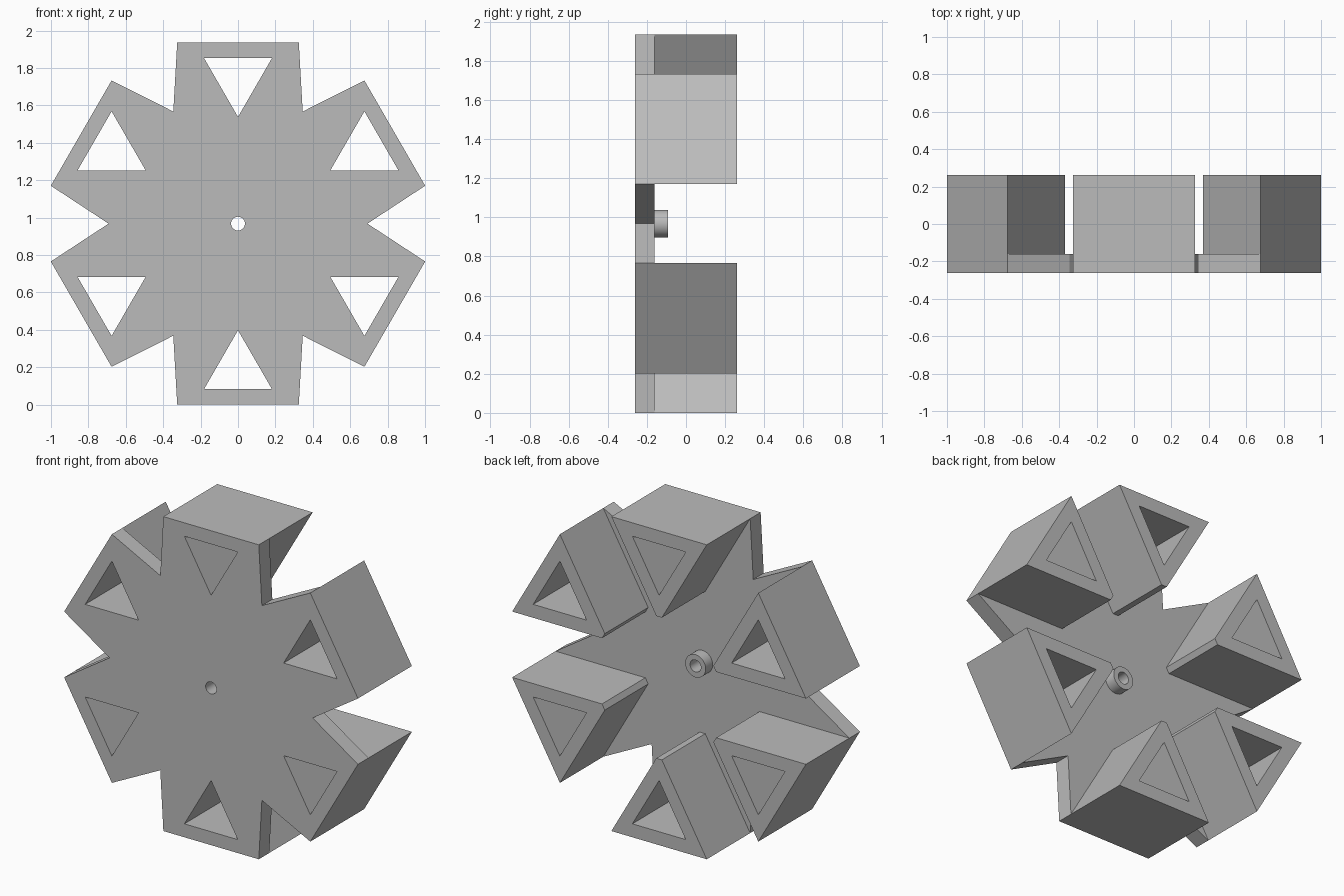
import bpy
import bmesh
from math import radians, sin, cos, tau, pi, sqrt

cube = bpy.data.objects.get("Cube")
if cube:
    bpy.data.objects.remove(cube, do_unlink=True)

CENTRE_Z = 0.968
FRONT, PLATE_BACK, HUB_BACK, BACK = -0.262, -0.16, -0.092, 0.262
OUTER, HALF = 0.968, 0.325           # arm end distance and half width
NOTCH = 0.692                        # notch distance from the axle
TIP, TIP_HALF = 0.438, 0.019         # blunted inner end of each wedge
POCKET = OUTER - HALF / sqrt(3)      # centre of each triangular hole

grey = bpy.data.materials.new("grey")
grey.use_nodes = True
colour = (0.5, 0.5, 0.5, 1)
grey.diffuse_color = colour
grey.node_tree.nodes["Principled BSDF"].inputs["Base Color"].default_value = colour


def ring(radius, count, start=0.0, cx=0.0, cz=0.0):
    return [(cx + radius * cos(start + tau * i / count),
             cz + radius * sin(start + tau * i / count)) for i in range(count)]


def turn(points, angle):
    c, s = cos(angle), sin(angle)
    return [(x * c - z * s, x * s + z * c) for x, z in points]


def prism(name, loops, y0, y1):
    """Extrude an outline with holes along y."""
    bm = bmesh.new()
    for loop in loops:
        verts = [bm.verts.new((x, y0, z + CENTRE_Z)) for x, z in loop]
        for a, b in zip(verts, verts[1:] + verts[:1]):
            bm.edges.new((a, b))
    bmesh.ops.triangle_fill(bm, edges=bm.edges[:], use_beauty=True)
    result = bmesh.ops.extrude_face_region(bm, geom=bm.faces[:], use_keep_orig=True)
    moved = [g for g in result["geom"] if isinstance(g, bmesh.types.BMVert)]
    bmesh.ops.translate(bm, verts=moved, vec=(0, y1 - y0, 0))
    bmesh.ops.recalc_face_normals(bm, faces=bm.faces[:])
    mesh = bpy.data.meshes.new(name)
    bm.to_mesh(mesh)
    bm.free()
    mesh.materials.append(grey)
    obj = bpy.data.objects.new(name, mesh)
    bpy.context.collection.objects.link(obj)
    bpy.ops.object.select_all(action="DESELECT")
    obj.select_set(True)
    bpy.context.view_layer.objects.active = obj
    bpy.ops.object.shade_smooth_by_angle(angle=radians(30))


# Profiles of the arm pointing up
arm_end = [(HALF, OUTER), (-HALF, OUTER)]
pocket = ring(0.21, 3, -pi / 2, 0, POCKET)
wedge = arm_end + [(-TIP_HALF, TIP), (TIP_HALF, TIP)]
notch = [(-NOTCH * sin(pi / 6), NOTCH * cos(pi / 6))]
turns = [i * tau / 6 for i in range(6)]
axle = ring(0.037, 32)

# Star shaped front plate with six pockets and the axle hole
outline = [p for a in turns for p in turn(arm_end + notch, a)]
prism("front_plate", [outline, axle] + [turn(pocket, a) for a in turns],
      FRONT, PLATE_BACK)

# Hollow wedges behind each arm
for i, a in enumerate(turns):
    prism(f"wedge_{i + 1}", [turn(wedge, a), turn(pocket, a)], PLATE_BACK, BACK)

# Axle collar
prism("axle_collar", [ring(0.07, 32), axle], PLATE_BACK, HUB_BACK)
